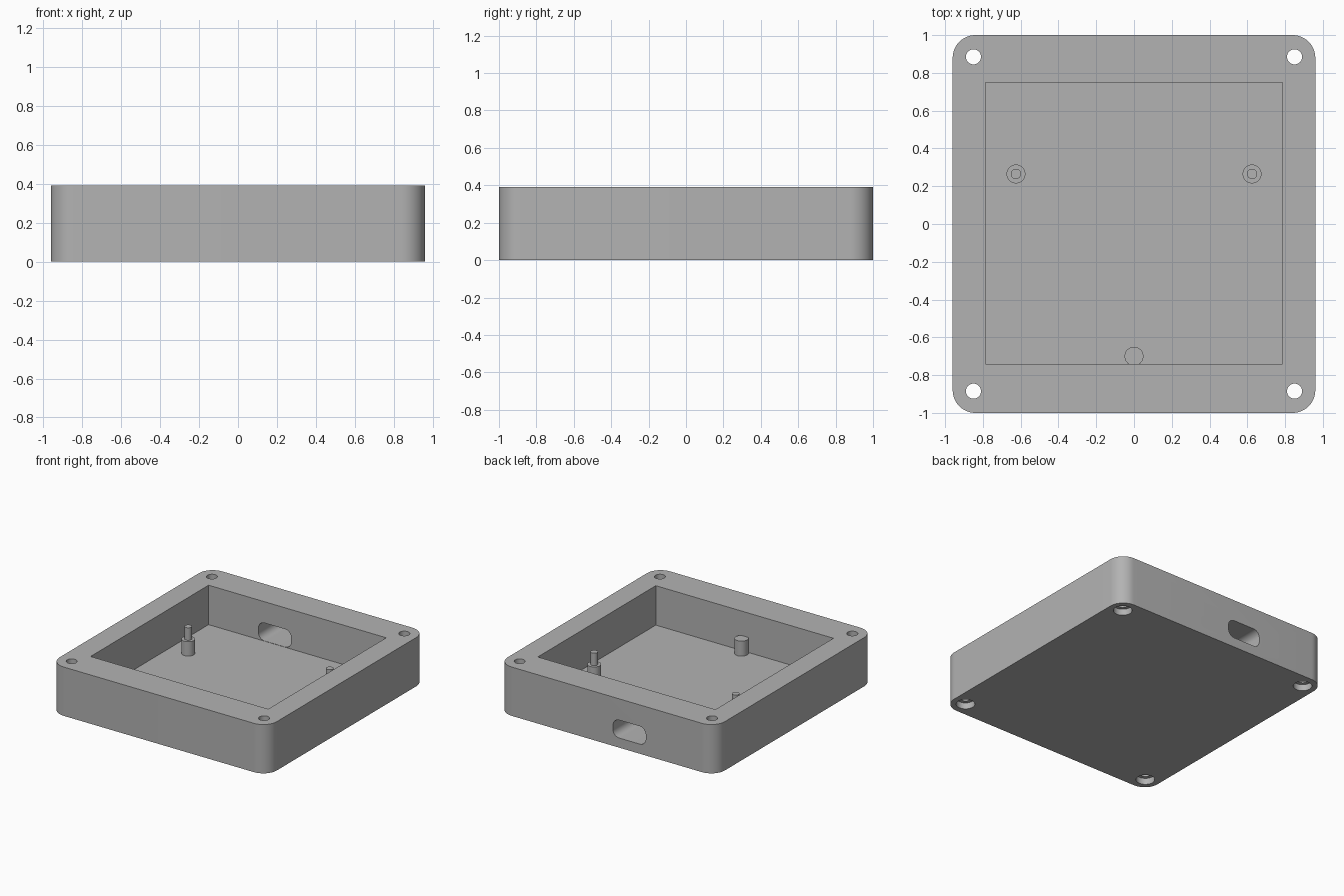
import bpy
import bmesh

default = bpy.data.objects.get("Cube")
if default:
    bpy.data.objects.remove(default, do_unlink=True)

grey = bpy.data.materials.new("plain grey")
grey.use_nodes = True
colour = (0.45, 0.45, 0.45, 1)
grey.diffuse_color = colour
grey.node_tree.nodes["Principled BSDF"].inputs["Base Color"].default_value = colour

HEIGHT, FLOOR = 0.39, 0.075


def finish(name, bm):
    mesh = bpy.data.meshes.new(name)
    bm.to_mesh(mesh)
    bm.free()
    obj = bpy.data.objects.new(name, mesh)
    mesh.materials.append(grey)
    bpy.context.collection.objects.link(obj)
    return obj


def box(name, low, high, radius=0, axis=2):
    """Box between two corners, with the edges along one axis rounded."""
    bm = bmesh.new()
    bmesh.ops.create_cube(bm, size=1)
    for v in bm.verts:
        for i in range(3):
            v.co[i] = high[i] if v.co[i] > 0 else low[i]
    if radius:
        edges = [e for e in bm.edges
                 if abs((e.verts[0].co - e.verts[1].co).normalized()[axis]) > 0.9]
        bmesh.ops.bevel(bm, geom=edges, offset=radius, segments=12,
                        profile=0.5, affect='EDGES')
    return finish(name, bm)


def cylinder(name, x, y, low, high, radius):
    bm = bmesh.new()
    bmesh.ops.create_cone(bm, cap_ends=True, segments=40, radius1=radius,
                          radius2=radius, depth=high - low)
    bmesh.ops.translate(bm, verts=bm.verts, vec=(x, y, (low + high) / 2))
    return finish(name, bm)


def activate(obj):
    bpy.ops.object.select_all(action='DESELECT')
    obj.select_set(True)
    bpy.context.view_layer.objects.active = obj


def cut(target, cutter):
    cutter.hide_render = True
    mod = target.modifiers.new("cut", 'BOOLEAN')
    mod.operation = 'DIFFERENCE'
    mod.solver = 'EXACT'
    mod.object = cutter
    activate(target)
    bpy.ops.object.modifier_apply(modifier=mod.name)
    bpy.data.objects.remove(cutter, do_unlink=True)


# Case with rounded corners, open cavity and a slot through the back wall
case = box("case", (-0.96, -1, 0), (0.96, 1, HEIGHT), 0.12)
cut(case, box("cavity_cutter", (-0.785, -0.74, FLOOR), (0.785, 0.75, 0.6)))
cut(case, box("slot_cutter", (-0.345, 0.6, FLOOR + 0.002), (-0.055, 1.2, 0.22), 0.055, 1))

# Screw holes, widened at the underside
for x in (-0.85, 0.85):
    for y in (-0.885, 0.885):
        cut(case, cylinder("hole_cutter", x, y, -0.1, 0.6, 0.04))
        cut(case, cylinder("recess_cutter", x, y, -0.1, 0.05, 0.068))

# Support posts, two of them with locating pins
parts = [case, cylinder("front_post", 0, -0.7, FLOOR - 0.01, 0.195, 0.05)]
for side, x in (("left", 0.625), ("right", -0.625)):
    parts.append(cylinder(side + "_post", x, 0.265, FLOOR - 0.01, 0.19, 0.05))
    parts.append(cylinder(side + "_pin", x, 0.265, 0.18, 0.29, 0.027))

for part in parts:
    activate(part)
    bpy.ops.object.shade_smooth_by_angle(angle=0.6)
